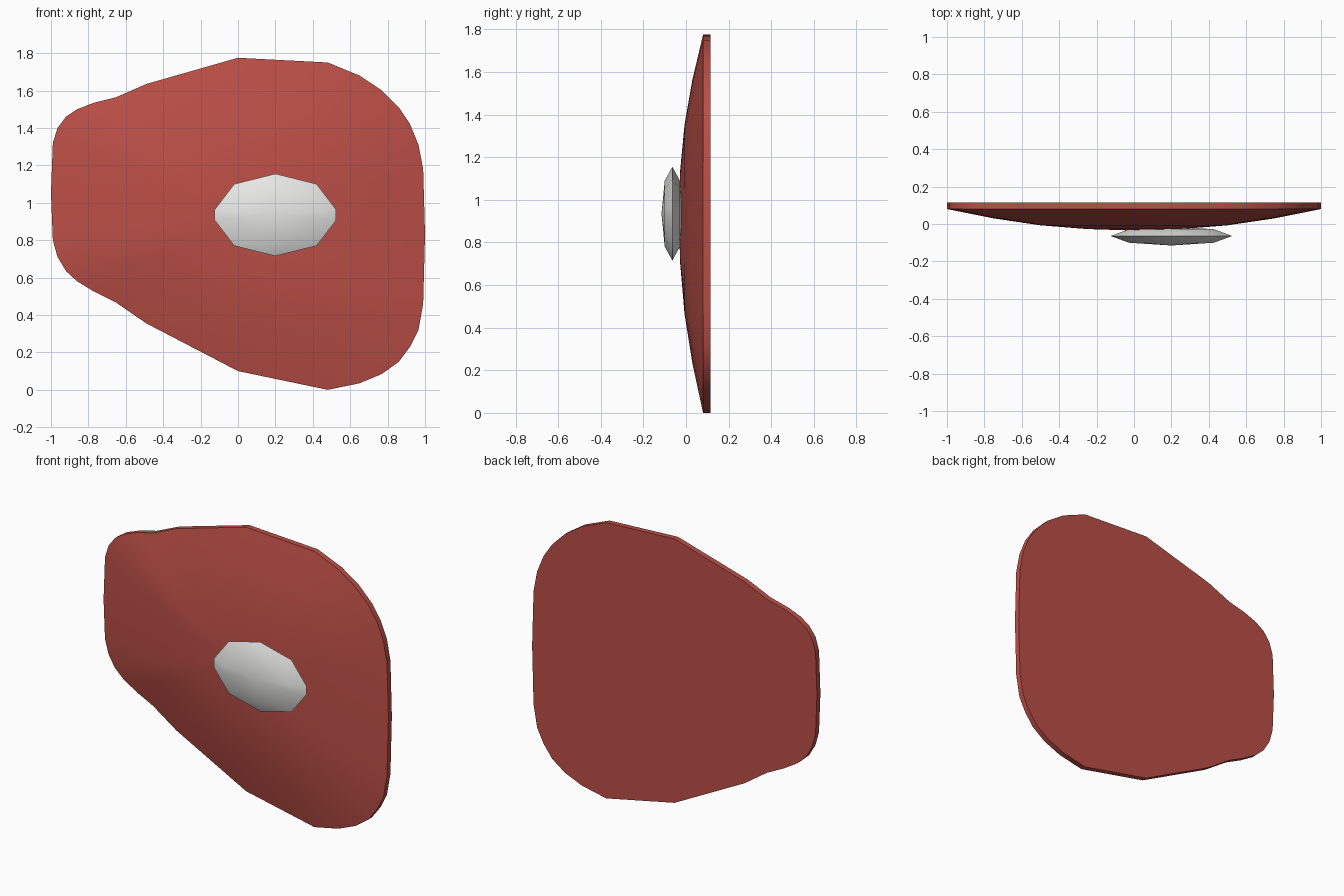
import bpy, bmesh, math

if "Cube" in bpy.data.objects:
    bpy.data.objects.remove(bpy.data.objects["Cube"])


def material(name, rgb):
    m = bpy.data.materials.new(name)
    m.diffuse_color = (*rgb, 1)
    m.use_nodes = True
    m.node_tree.nodes["Principled BSDF"].inputs["Base Color"].default_value = m.diffuse_color
    return m


def build(name, outline, centre, rings, front_y, back_y, mat):
    """Concentric scaled copies of an outline, closed by a front and a back."""
    bm = bmesh.new()
    cx, cz = centre
    loops = [[bm.verts.new((cx + (x - cx) * s, y, cz + (z - cz) * s))
              for x, z in outline] for s, y in rings]
    n = len(outline)
    for a, b in zip(loops, loops[1:]):
        for i in range(n):
            j = (i + 1) % n
            bm.faces.new((a[i], a[j], b[j], b[i]))
    for loop, y in ((loops[0], front_y), (loops[-1], back_y)):
        if y is None:
            bm.faces.new(loop)
        else:
            tip = bm.verts.new((cx, y, cz))
            for i in range(n):
                bm.faces.new((loop[i], loop[(i + 1) % n], tip))
    bmesh.ops.recalc_face_normals(bm, faces=bm.faces)
    me = bpy.data.meshes.new(name)
    bm.to_mesh(me)
    bm.free()
    me.materials.append(mat)
    ob = bpy.data.objects.new(name, me)
    bpy.context.collection.objects.link(ob)
    bpy.ops.object.select_all(action='DESELECT')
    ob.select_set(True)
    bpy.context.view_layer.objects.active = ob
    bpy.ops.object.shade_smooth_by_angle(angle=math.radians(40))
    return ob


red = material("meat red", (0.50, 0.078, 0.062))
white = material("bone white", (0.80, 0.80, 0.79))

# Meat slab: flat back, short upright rim, domed front
meat_outline = [
    (-0.99, 1.32), (-0.965, 1.40), (-0.92, 1.46), (-0.86, 1.50), (-0.77, 1.535),
    (-0.65, 1.565), (-0.49, 1.635), (0, 1.775), (0.48, 1.75), (0.65, 1.68),
    (0.77, 1.60), (0.86, 1.51), (0.92, 1.42), (0.965, 1.31), (0.99, 1.18),
    (1.0, 0.83), (0.99, 0.46), (0.965, 0.32), (0.92, 0.23), (0.86, 0.15),
    (0.77, 0.085), (0.65, 0.035), (0.48, 0), (0, 0.10), (-0.49, 0.355),
    (-0.65, 0.465), (-0.77, 0.525), (-0.86, 0.58), (-0.92, 0.635),
    (-0.965, 0.71), (-0.99, 0.80), (-1.0, 1.05)]
build("meat_slab", meat_outline, (0, 0.93),
      [(0.25, -0.027), (0.5, -0.007), (0.75, 0.03), (1, 0.08), (1, 0.115)],
      -0.035, None, red)

# Bone: faceted lens set in the front of the meat
quarter = [(0, 0.22), (0.22, 0.165), (0.325, 0.028)]
half = quarter + [(x, -z) for x, z in reversed(quarter)]
bone_outline = [(0.2 + x, 0.935 + z) for x, z in
                half + [(-x, -z) for x, z in half[1:-1]]]
build("bone", bone_outline, (0.2, 0.935),
      [(0.7, -0.1), (1, -0.064), (0.7, -0.028)], -0.115, -0.013, white)
